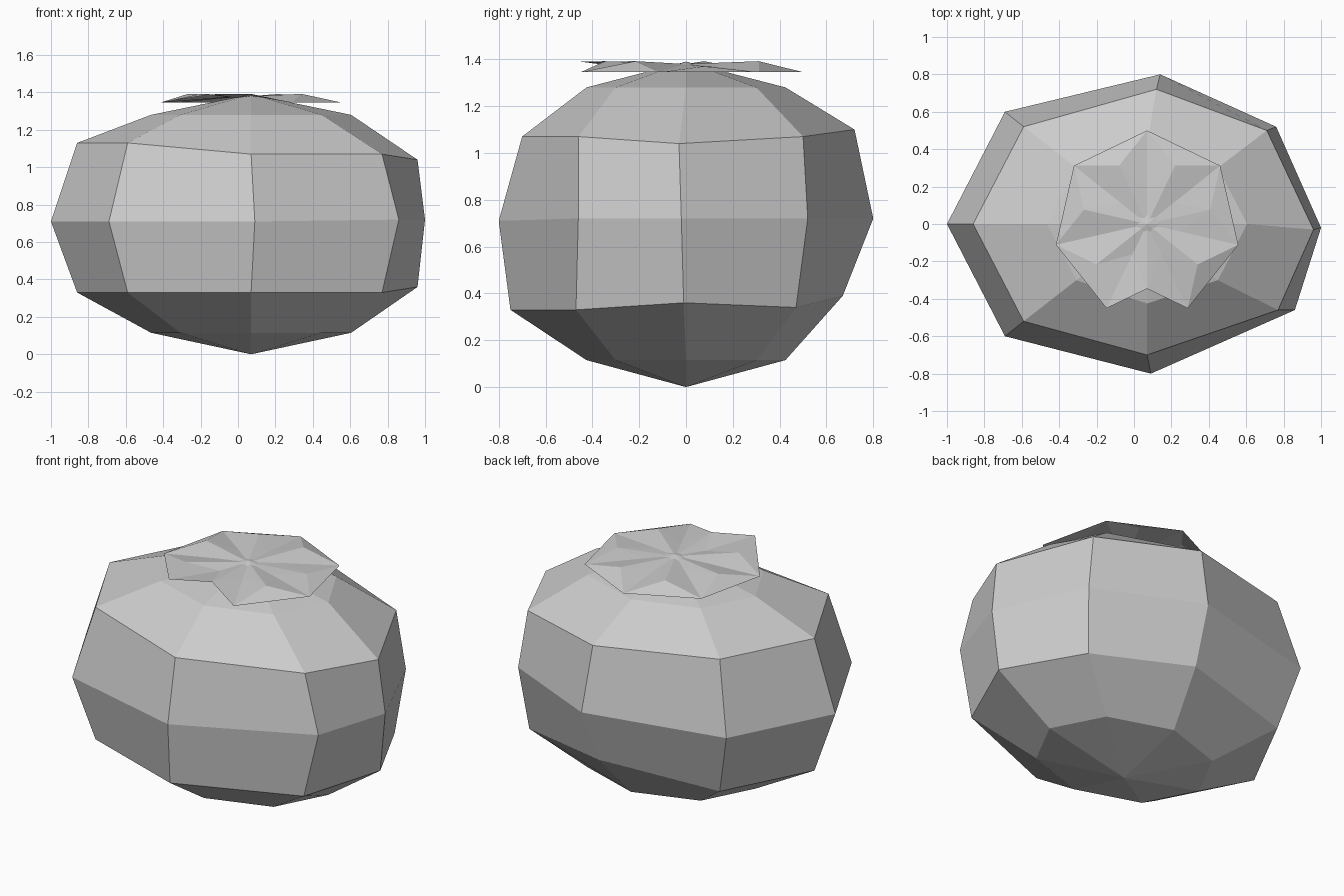
import bpy, bmesh
from math import cos, sin, pi, radians

if "Cube" in bpy.data.objects:
    bpy.data.objects.remove(bpy.data.objects["Cube"])


def make_object(name, build):
    bm = bmesh.new()
    build(bm)
    mesh = bpy.data.meshes.new(name)
    bm.to_mesh(mesh)
    bm.free()
    obj = bpy.data.objects.new(name, mesh)
    bpy.context.collection.objects.link(obj)


CX = 0.07  # the stem axis sits slightly off centre


# Fruit body: lumpy eight-sided rings closed by two poles
def fruit(bm):
    def small_ring(z):
        return [(CX + 0.535 * cos(pi - k * pi / 4), 0.425 * sin(pi - k * pi / 4), z)
                for k in range(8)]

    lower = [(-.86, 0, .33), (-.59, .52, .33), (.12, .67, .39), (.72, .47, .34),
             (.96, -.01, .36), (.77, -.47, .33), (.07, -.75, .33), (-.59, -.52, .33)]
    equator = [(-1, 0, .71), (-.69, .6, .71), (.14, .8, .72), (.76, .52, .72),
               (1, -.02, .72), (.86, -.46, .72), (.09, -.8, .71), (-.69, -.6, .71)]
    upper = [(-.86, 0, 1.13), (-.59, .52, 1.13), (.12, .72, 1.1), (.71, .5, 1.07),
             (.96, -.03, 1.04), (.77, -.46, 1.07), (.07, -.7, 1.07), (-.59, -.52, 1.13)]
    rings = [[bm.verts.new(p) for p in ring] for ring in
             (small_ring(0.115), lower, equator, upper, small_ring(1.28))]
    for a, b in zip(rings, rings[1:]):
        for k in range(8):
            n = (k + 1) % 8
            bm.faces.new((a[k], b[k], b[n], a[n]))
    for ring, z in ((rings[0], 0), (rings[-1], 1.39)):
        pole = bm.verts.new((CX, 0, z))
        for k in range(8):
            bm.faces.new((ring[k], ring[(k + 1) % 8], pole))
    bmesh.ops.recalc_face_normals(bm, faces=bm.faces)


# Leafy crown: thin seven-pointed folded star with webs between the points
def crown(bm):
    def polar(r, deg, z):
        a = radians(deg)
        return bm.verts.new((CX + r * cos(a), r * sin(a), z))

    step = 360 / 7
    tips, notches, folds = [], [], []
    for k in range(7):
        a = 90 + k * step
        tips.append(polar(0.5, a, 1.39 if k == 3 - 0 and sin(radians(a)) < -.8
                          and cos(radians(a)) < 0 else 1.345))
        notches.append(polar(0.346, a + step / 2, 1.37 if k == 5 else 1.392))
        folds.append(polar(0.18, a, 1.37))
    centre = bm.verts.new((CX, 0, 1.38))
    for k in range(7):
        n = (k + 1) % 7
        bm.faces.new((tips[k], notches[k], folds[k]))
        bm.faces.new((notches[k], tips[n], folds[n]))
        bm.faces.new((folds[k], notches[k], centre))
        bm.faces.new((notches[k], folds[n], centre))
        if k != 3:  # the front gap is open
            bm.faces.new((tips[k], tips[n], notches[k]))


make_object("fruit_body", fruit)
make_object("leaf_crown", crown)
